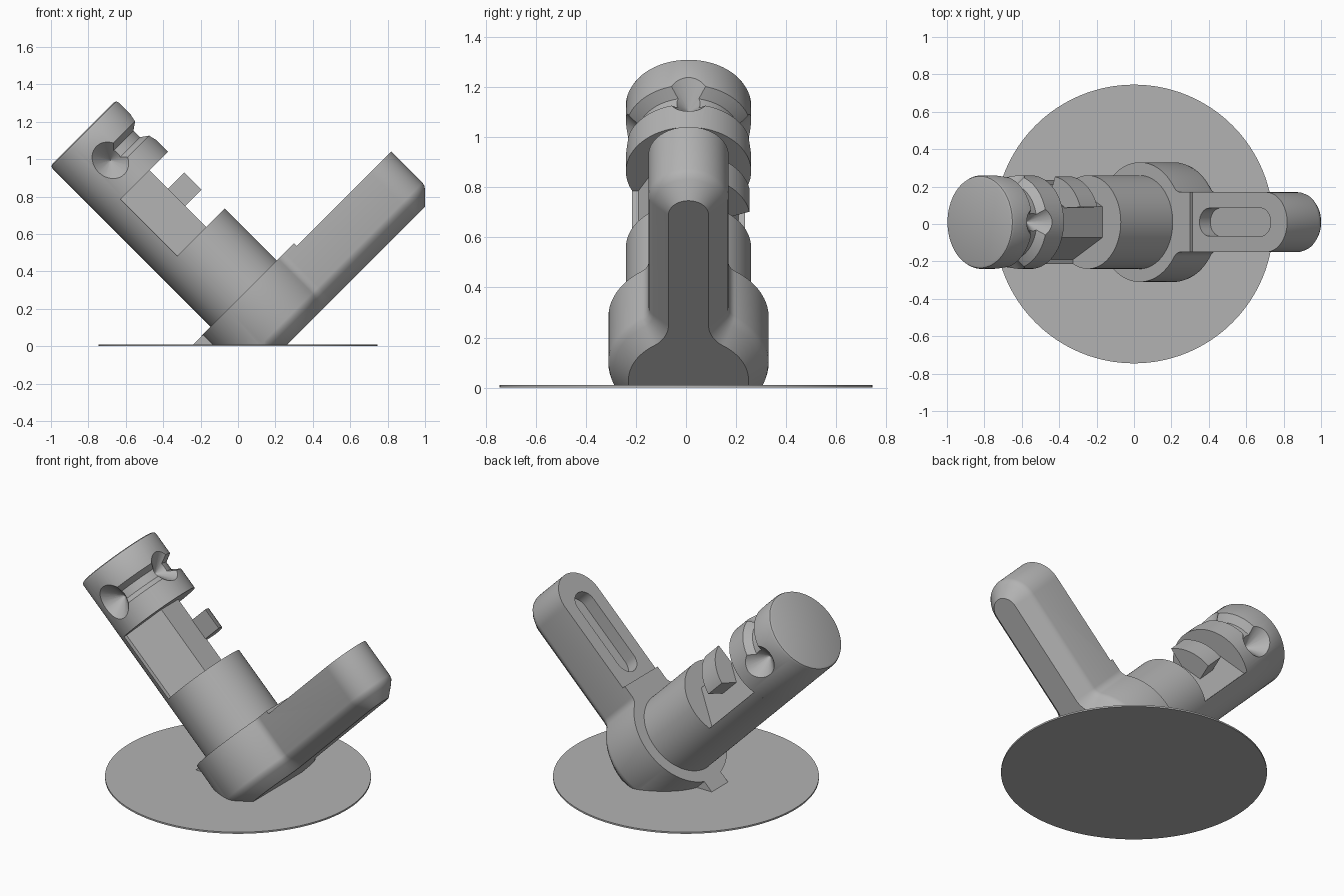
import bpy, bmesh
from math import cos, sin, radians, degrees, atan2, sqrt
from mathutils import Matrix

if "Cube" in bpy.data.objects:
    bpy.data.objects.remove(bpy.data.objects["Cube"])

GREY = (0.45, 0.45, 0.45, 1)
metal = bpy.data.materials.new("grey metal")
metal.use_nodes = True
metal.diffuse_color = GREY
metal.node_tree.nodes["Principled BSDF"].inputs["Base Color"].default_value = GREY

# Working frame: x along the lever, z along the barrel, later tilted to stand
CX, BARREL_R = 0.22, 0.25
TILT = Matrix.Translation((0, 0.01, 0)) @ Matrix.Rotation(radians(-45), 4, 'Y')
parts = []


def arc(cx, cy, r, a0, a1, n):
    angles = [radians(a0 + (a1 - a0) * i / n) for i in range(n + 1)]
    return [(cx + r * cos(a), cy + r * sin(a)) for a in angles]


def level(points, z):
    return [(x, y, z) for x, y in points]


def circle(r, n=96):
    return arc(CX, 0, r, 0, 360, n)[:-1]


def loft(name, loops):
    """Skin equal-length loops and cap both ends."""
    bm = bmesh.new()
    rings = [[bm.verts.new(p) for p in loop] for loop in loops]
    for a, b in zip(rings, rings[1:]):
        for i in range(len(a)):
            j = (i + 1) % len(a)
            bm.faces.new((a[i], a[j], b[j], b[i]))
    bm.faces.new(rings[0][::-1])
    bm.faces.new(rings[-1])
    bmesh.ops.recalc_face_normals(bm, faces=bm.faces)
    mesh = bpy.data.meshes.new(name)
    bm.to_mesh(mesh)
    bm.free()
    obj = bpy.data.objects.new(name, mesh)
    bpy.context.collection.objects.link(obj)
    mesh.materials.append(metal)
    return obj


def prism(name, points, z0, z1):
    return loft(name, [level(points, z0), level(points, z1)])


def box(name, x0, x1, half, z0, z1):
    return prism(name, [(x0, -half), (x1, -half), (x1, half), (x0, half)], z0, z1)


def cut(obj, cutters):
    """Subtract the cutters for good and remove them."""
    for c in cutters:
        c.hide_render = True
        m = obj.modifiers.new("cut", 'BOOLEAN')
        m.operation, m.solver, m.object = 'DIFFERENCE', 'EXACT', c
    graph = bpy.context.evaluated_depsgraph_get()
    mesh = bpy.data.meshes.new_from_object(obj.evaluated_get(graph))
    obj.modifiers.clear()
    obj.data = mesh
    for c in cutters:
        bpy.data.objects.remove(c)


def finish(obj):
    """Tilt the part into place and trim it flat at the base plate."""
    bm = bmesh.new()
    bm.from_mesh(obj.data)
    bm.transform(TILT)
    res = bmesh.ops.bisect_plane(bm, geom=bm.verts[:] + bm.edges[:] + bm.faces[:],
                                 plane_co=(0, 0, 0.005), plane_no=(0, 0, 1), clear_inner=True)
    rim = [e for e in res["geom_cut"] if isinstance(e, bmesh.types.BMEdge)]
    if rim:
        bmesh.ops.holes_fill(bm, edges=rim)
    bm.to_mesh(obj.data)
    bm.free()
    parts.append(obj)


# Lever with round hub, waist fillets and chamfered underside
HUB, HALF, FILLET, END = 0.32, 0.16, 0.06, 1.315


def lever_outline(inset):
    fy = HALF + FILLET
    fx = sqrt((HUB + FILLET) ** 2 - fy ** 2)
    turn = degrees(atan2(fy, fx))
    top = arc(CX, 0, HUB - inset, 180, turn, 40)
    top += arc(CX + fx, fy, FILLET + inset, turn + 180, 270, 10)
    top += arc(END - HALF, 0, HALF - inset, 90, 0, 20)
    return top + [(x, -y) for x, y in top[-2:0:-1]]


lever = loft("lever", [level(lever_outline(0.08), -0.18),
                       level(lever_outline(0.02), -0.12),
                       level(lever_outline(0.005), -0.1),
                       level(lever_outline(0), -0.08),
                       level(lever_outline(0), 0.177)])
SLOT_R = 0.075
slot = arc(0.727, 0, SLOT_R, 90, 270, 16) + arc(1.115, 0, SLOT_R, -90, 90, 16)
cut(lever, [box("step_cutter", 0.6, 1.5, 0.3, 0.157, 0.3),
            prism("slot_cutter", slot, 0.075, 0.3)])
finish(lever)
finish(box("hub_pointer", -0.2, 0.1, 0.08, 0, 0.176))

# Barrel: lower shoulder
finish(prism("barrel_shoulder", circle(BARREL_R), 0.1, 0.57))

# Barrel: waist, round at the back with slanted flats and a narrow front flat
SHOULDER, HEAD = 0.57, 1.0
waist = arc(CX, 0, BARREL_R, 116, 244, 36)
waist += [(0.11, -0.2), (0.33, -0.083), (0.33, 0.083), (0.11, 0.2)]
finish(prism("barrel_waist", waist, SHOULDER, HEAD))

# Locking tab left standing on one side of the waist
tab = arc(CX, 0, BARREL_R - 0.003, 19, 80, 20) + [(CX, 0.13), (CX + 0.08, 0.075)]
finish(prism("locking_tab", tab, 0.73, 0.86))

# Barrel: head with rounded rim, three conical dimples and a linking groove
head = loft("barrel_head", [level(circle(BARREL_R), HEAD),
                            level(circle(BARREL_R), 1.373),
                            level(circle(BARREL_R - 0.005), 1.385),
                            level(circle(BARREL_R - 0.017), 1.39)])
DIMPLE_Z = 1.185


def dimple(name, angle, radius, depth):
    """Cone pointing at the barrel axis, opening past the surface."""
    grow = 2.0
    outer = BARREL_R - depth + depth * grow
    d = (cos(radians(angle)), sin(radians(angle)))
    loops = []
    for dist, r in ((BARREL_R - depth, 0.001), (outer, radius * grow)):
        loops.append([(CX + d[0] * dist - d[1] * s, d[1] * dist + d[0] * s, DIMPLE_Z + h)
                      for s, h in arc(0, 0, r, 0, 360, 48)[:-1]])
    return loft(name, loops)


section = [(0.204, -0.025), (0.3, -0.085), (0.3, 0.085), (0.204, 0.025)]
groove = []
for i in range(49):
    a = radians(-90 + 180 * i / 48)
    groove.append([(CX + r * cos(a), r * sin(a), DIMPLE_Z + h) for r, h in section])
cut(head, [loft("groove_cutter", groove),
           dimple("front_dimple_cutter", -90, 0.105, 0.11),
           dimple("back_dimple_cutter", 90, 0.105, 0.11),
           dimple("side_dimple_cutter", 0, 0.095, 0.1)])
finish(head)

# Thin round base plate
CX = 0
base = prism("base_plate", circle(0.745, 128), 0, 0.01)
parts.append(base)

# Smooth curved faces, keep real edges sharp
bpy.ops.object.select_all(action='DESELECT')
for p in parts:
    p.select_set(True)
bpy.context.view_layer.objects.active = base
bpy.ops.object.shade_smooth_by_angle(angle=radians(28))
